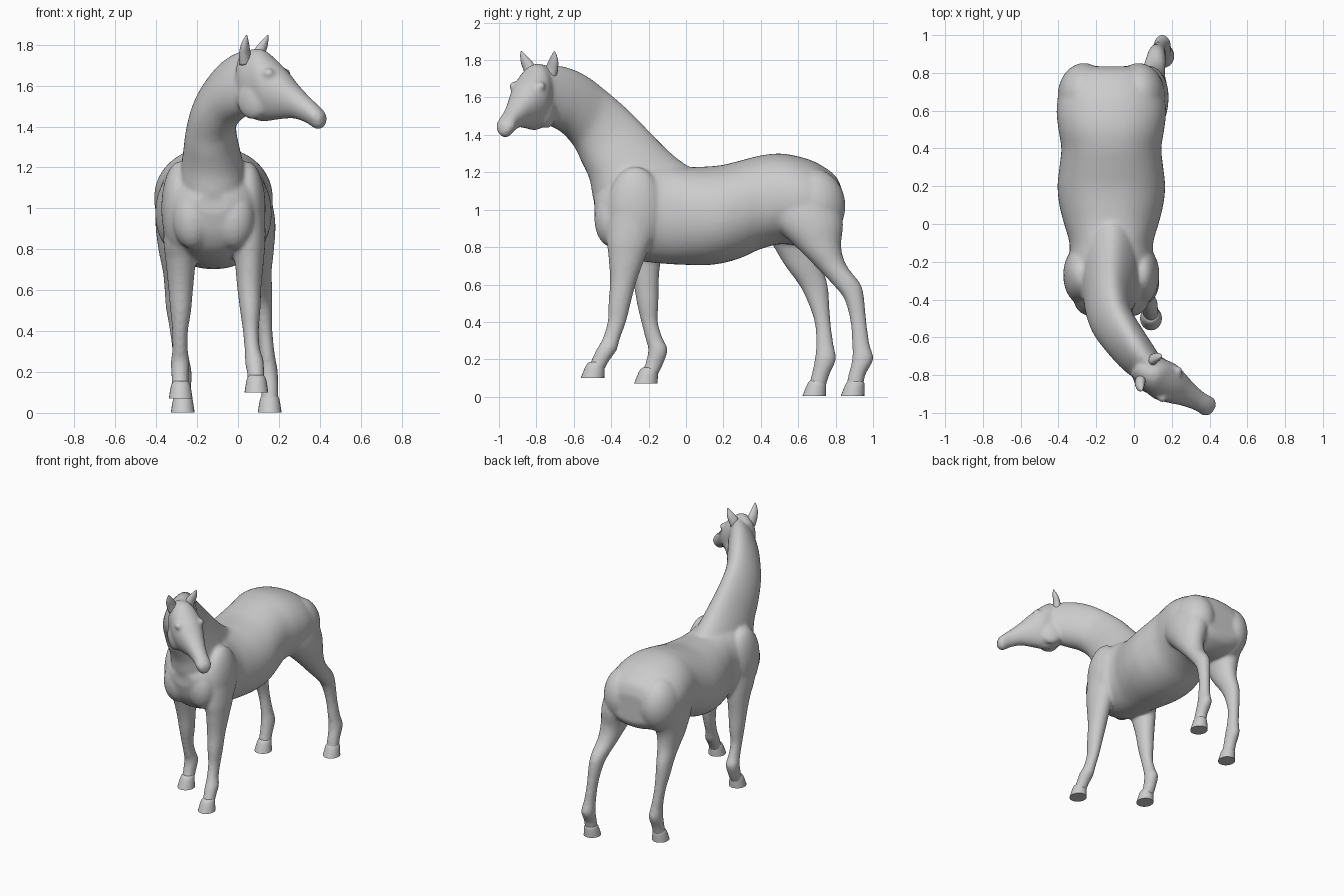
import bpy, bmesh, math
from mathutils import Vector, Matrix

MID = -0.12                                   # x of the body's centre plane
D = Vector((0.864, -0.503, 0))                # direction the head points
P = Vector((0.503, 0.864, 0))                 # sideways across the head
HEAD = Vector((0.09, -0.79, 0))


def spline(rows, n):
    """Catmull-Rom resampling of rows of numbers."""
    out = []
    for i in range(len(rows) - 1):
        a, b, c, d = (rows[max(0, min(len(rows) - 1, i + k))] for k in (-1, 0, 1, 2))
        for s in range(n):
            t = s / n
            out.append([0.5 * (2 * q + (r - p) * t + (2 * p - 5 * q + 4 * r - u) * t * t
                               + (3 * q - p - 3 * r + u) * t ** 3)
                        for p, q, r, u in zip(a, b, c, d)])
    return out + [list(rows[-1])]


def loft(bm, rows, egg=0.0, power=2.0, n=5, seg=32):
    """Skin sections (centre xyz, half-height vector xyz, half-width)."""
    rows = spline(rows, n)
    rings = []
    for i, r in enumerate(rows):
        c, up = Vector(r[:3]), Vector(r[3:6])
        tan = Vector(rows[min(i + 1, len(rows) - 1)][:3]) - Vector(rows[max(i - 1, 0)][:3])
        side = up.cross(tan).normalized() * r[6]
        ring = []
        for k in range(seg):
            a = 2 * math.pi * k / seg
            u, v = (math.copysign(abs(f) ** (2 / power), f) for f in (math.cos(a), math.sin(a)))
            ring.append(bm.verts.new(c + up * v + side * u * (1 - egg * v)))
        rings.append(ring)
    faces = [bm.faces.new(rings[0]), bm.faces.new(rings[-1])]
    for a, b in zip(rings, rings[1:]):
        for k in range(seg):
            j = (k + 1) % seg
            faces.append(bm.faces.new((a[k], a[j], b[j], b[k])))
    bmesh.ops.recalc_face_normals(bm, faces=faces)


def blob(bm, pos, radii, turn=0.0):
    m = Matrix.Translation(pos) @ Matrix.Rotation(turn, 4, 'Z') @ Matrix.Diagonal((*radii, 1))
    bmesh.ops.create_uvsphere(bm, u_segments=28, v_segments=18, radius=1, matrix=m)


def between(top, bot, w):
    t, b = Vector(top), Vector(bot)
    return (*((t + b) / 2), *((t - b) / 2), w)


def limb(bm, rows, n=5):
    """Rows of x, y, z, half-width, half-depth."""
    loft(bm, [(x, y, z, 0, -ry, 0, rx) for x, y, z, rx, ry in rows], n=n, seg=24)


def finish(name, bm):
    me = bpy.data.meshes.new(name)
    bm.to_mesh(me)
    bm.free()
    ob = bpy.data.objects.new(name, me)
    bpy.context.collection.objects.link(ob)
    for p in me.polygons:
        p.use_smooth = True
    return ob


bm = bmesh.new()

# trunk: y, half-width, top z, bottom z
trunk = [(.835, .17, 1.10, .90), (.80, .23, 1.18, .85), (.7, .275, 1.25, .81),
         (.6, .29, 1.285, .81), (.5, .28, 1.30, .815), (.4, .265, 1.29, .79),
         (.3, .275, 1.265, .745), (.2, .285, 1.24, .715), (.1, .275, 1.23, .703),
         (0, .25, 1.23, .705), (-.1, .222, 1.25, .71), (-.2, .225, 1.27, .72),
         (-.3, .235, 1.25, .74), (-.4, .205, 1.18, .79), (-.46, .15, 1.12, .87),
         (-.49, .08, 1.08, .97)]
loft(bm, [between((MID, y, t), (MID, y, b), w) for y, w, t, b in trunk], power=2.15, seg=48)

# neck, curving toward +x
neck = [((-.12, .06, 1.20), (-.12, -.39, .84), .19),
        ((-.12, -.06, 1.285), (-.125, -.485, 1.02), .165),
        ((-.12, -.17, 1.39), (-.135, -.515, 1.16), .14),
        ((-.12, -.29, 1.515), (-.14, -.56, 1.26), .122),
        ((-.10, -.42, 1.63), (-.12, -.60, 1.34), .112),
        ((-.045, -.54, 1.72), (-.06, -.66, 1.41), .108),
        ((.02, -.65, 1.765), (.01, -.73, 1.45), .10),
        ((.09, -.745, 1.772), (.07, -.78, 1.48), .085)]
loft(bm, [between(*r) for r in neck], egg=0.2, seg=40)

# head: forward distance, top z, bottom z, half-width
head = [(-.085, 1.75, 1.52, .06), (-.04, 1.775, 1.45, .085), (.03, 1.778, 1.425, .10),
        (.09, 1.735, 1.43, .106), (.16, 1.675, 1.438, .088), (.22, 1.612, 1.438, .068),
        (.29, 1.548, 1.415, .053), (.34, 1.508, 1.387, .052), (.37, 1.48, 1.392, .043),
        (.385, 1.46, 1.41, .025)]
loft(bm, [between(HEAD + D * s + Vector((0, 0, t)), HEAD + D * s + Vector((0, 0, b)), w)
          for s, t, b, w in head], egg=-0.12)

# muscles and facial bumps, mirrored
turn = math.atan2(D.y, D.x)
for m in (-1, 1):
    blob(bm, (MID + m * .165, -.27, 1.0), (.09, .15, .23))
    blob(bm, (MID + m * .10, -.395, .95), (.10, .095, .15))
    blob(bm, (MID + m * .145, .675, 1.02), (.14, .178, .20))
    for s, lat, z, r in ((.015, .058, 1.535, (.088, .045, .10)),
                         (.115, .082, 1.66, (.03, .026, .024)),
                         (.345, .036, 1.45, (.025, .02, .025))):
        blob(bm, HEAD + D * s + P * m * lat + Vector((0, 0, z)), r, turn)

# four legs, each in its own step
front_plus = [(.03, -.27, 1.05, .10, .15), (.05, -.30, .85, .085, .125), (.055, -.315, .75, .072, .10),
              (.055, -.335, .62, .06, .072), (.06, -.355, .5, .05, .06), (.063, -.37, .4, .039, .05),
              (.07, -.40, .31, .038, .047), (.08, -.425, .25, .046, .055),
              (.087, -.46, .19, .042, .048), (.09, -.485, .14, .044, .046)]
front_minus = [(-.26, -.26, 1.05, .10, .15), (-.28, -.25, .85, .085, .12), (-.28, -.23, .75, .075, .095),
               (-.28, -.215, .62, .062, .07), (-.28, -.205, .5, .051, .058), (-.283, -.195, .4, .039, .045),
               (-.283, -.17, .31, .038, .047), (-.283, -.15, .25, .046, .052),
               (-.283, -.172, .17, .042, .048), (-.28, -.2, .11, .044, .046)]
hind_plus = [(.03, .60, 1.05, .13, .22), (.07, .655, .92, .115, .185), (.09, .71, .80, .088, .12),
             (.10, .775, .70, .067, .085), (.115, .86, .60, .053, .075), (.122, .90, .52, .046, .053),
             (.132, .922, .4, .037, .043), (.143, .935, .28, .038, .047), (.15, .945, .2, .045, .057),
             (.155, .915, .12, .042, .046), (.155, .90, .05, .044, .046)]
hind_minus = [(-.27, .58, 1.05, .13, .22), (-.29, .59, .92, .115, .185), (-.30, .60, .80, .09, .13),
              (-.30, .63, .70, .069, .1), (-.305, .68, .6, .054, .077), (-.305, .705, .52, .048, .06),
              (-.295, .73, .4, .038, .043), (-.28, .742, .28, .038, .047), (-.272, .745, .2, .045, .057),
              (-.27, .72, .12, .042, .048), (-.27, .70, .05, .044, .046)]
for rows in (front_plus, front_minus, hind_plus, hind_minus):
    limb(bm, rows)

# fuse everything into one smooth skin
body = finish("body", bm)
rm = body.modifiers.new("fuse", 'REMESH')
rm.mode = 'VOXEL'
rm.voxel_size = 0.01
rm.use_smooth_shade = True
sm = body.modifiers.new("soften", 'SMOOTH')
sm.factor = 0.5
sm.iterations = 10

# hooves with flat soles
hooves = {"hoof_front_plus": (.09, -.50, .10), "hoof_front_minus": (-.28, -.215, .07),
          "hoof_hind_plus": (.155, .89, .003), "hoof_hind_minus": (-.27, .685, .003)}
for name, (x, y, z) in hooves.items():
    hb = bmesh.new()
    limb(hb, [(x, y + .018, z + .085, .034, .036), (x, y + .014, z + .065, .047, .05),
              (x, y, z, .058, .063)], n=4)
    ob = finish(name, hb)
    bpy.context.view_layer.objects.active = ob
    ob.select_set(True)
    bpy.ops.object.shade_smooth_by_angle(angle=math.radians(45))
    ob.select_set(False)

# pointed ears
for m, name in ((-1, "ear_minus"), (1, "ear_plus")):
    eb = bmesh.new()
    ear = [(-.03, .055, 1.71, .028, .034), (-.025, .072, 1.76, .026, .034),
           (-.015, .088, 1.795, .021, .027), (-.004, .098, 1.825, .012, .015),
           (.004, .103, 1.847, .003, .003)]
    loft(eb, [(*(HEAD + D * s + P * m * lat + Vector((0, 0, z))), *(D * th), w)
              for s, lat, z, th, w in ear], n=4, seg=20)
    finish(name, eb)
